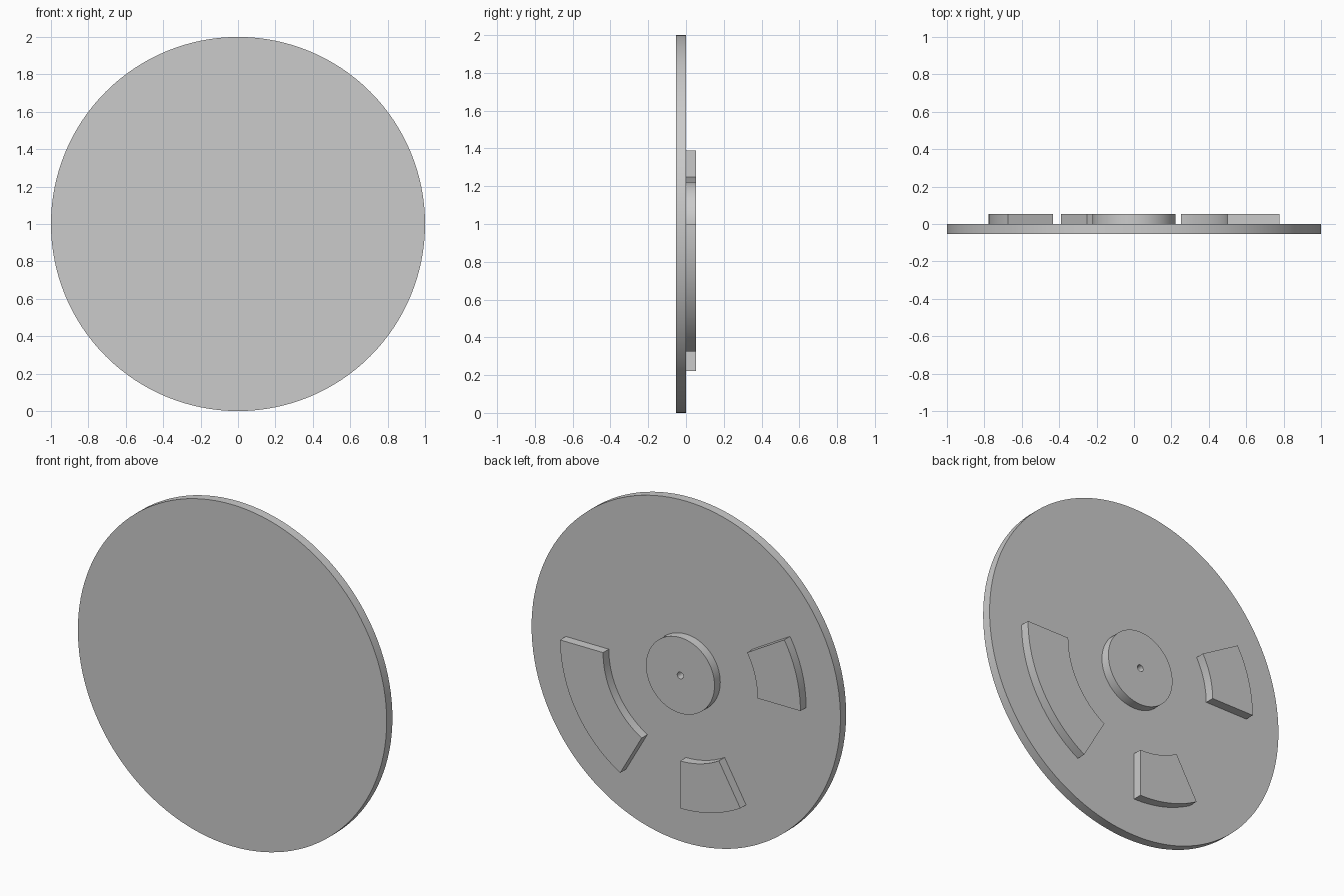
import bpy
import bmesh
from math import radians, cos, sin, ceil

cube = bpy.data.objects.get("Cube")
if cube:
    bpy.data.objects.remove(cube, do_unlink=True)

THICK = 0.053
CENTRE_Z = 1.0

grey = bpy.data.materials.new("light_grey")
grey.use_nodes = True
colour = (0.6, 0.6, 0.6, 1)
grey.diffuse_color = colour
grey.node_tree.nodes["Principled BSDF"].inputs["Base Color"].default_value = colour


def arc(radius, start, end, steps):
    """Points (x, z) along an arc, angles in degrees."""
    angles = [radians(start + (end - start) * i / steps) for i in range(steps + 1)]
    return [(radius * cos(a), radius * sin(a)) for a in angles]


def plate(name, outline, y0, y1):
    """Extrude an x-z outline from y0 to y1."""
    bm = bmesh.new()
    base = bm.faces.new([bm.verts.new((x, y0, z + CENTRE_Z)) for x, z in outline])
    top = bmesh.ops.extrude_face_region(bm, geom=[base])["geom"]
    verts = [v for v in top if isinstance(v, bmesh.types.BMVert)]
    bmesh.ops.translate(bm, verts=verts, vec=(0, y1 - y0, 0))
    bmesh.ops.recalc_face_normals(bm, faces=bm.faces)
    mesh = bpy.data.meshes.new(name)
    bm.to_mesh(mesh)
    bm.free()
    mesh.materials.append(grey)
    obj = bpy.data.objects.new(name, mesh)
    bpy.context.collection.objects.link(obj)
    return obj


def smooth(obj):
    bpy.ops.object.select_all(action="DESELECT")
    obj.select_set(True)
    bpy.context.view_layer.objects.active = obj
    bpy.ops.object.shade_smooth_by_angle(angle=radians(30))


def disc(name, radius, y0, y1, steps):
    return plate(name, arc(radius, 0, 360, steps)[:-1], y0, y1)


# Main round plate
smooth(disc("round_plate", 1.0, -THICK, 0, 128))

# Hub with a small centre hole
hub = disc("hub", 0.222, 0, THICK, 64)
cutter = disc("hub_hole_cutter", 0.02, 0.001, THICK * 2, 24)
cutter.hide_render = True
cutter.hide_viewport = True
hole = hub.modifiers.new("centre_hole", "BOOLEAN")
hole.operation = "DIFFERENCE"
hole.solver = "EXACT"
hole.object = cutter
smooth(hub)

# Raised ring segments on the back
segments = {
    "long_segment": (-60, 0),
    "side_segment": (150, 180),
    "lower_segment": (240, 270),
}
for name, (start, end) in segments.items():
    steps = ceil((end - start) / 2.5)
    outline = arc(0.778, start, end, steps) + arc(0.5, end, start, steps)
    smooth(plate(name, outline, 0, THICK))
